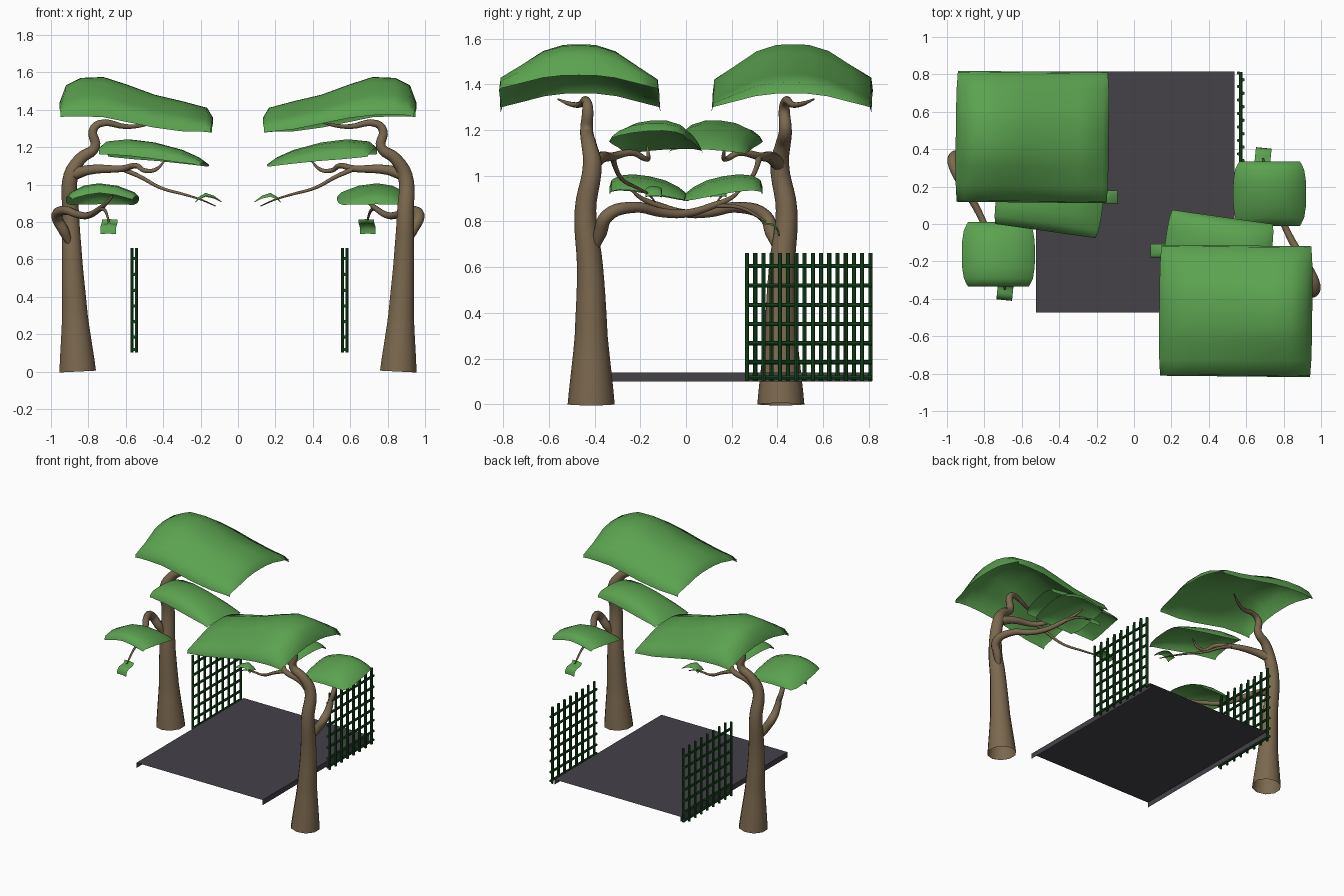
import bpy, bmesh, math
from mathutils import Matrix, Vector


def material(name, rgb):
    m = bpy.data.materials.new(name)
    m.diffuse_color = (*rgb, 1)
    return m


BARK = material("bark_brown", (0.2, 0.14, 0.078))
LEAF = material("leaf_green", (0.105, 0.36, 0.08))
DECK = material("slate_grey", (0.058, 0.054, 0.066))
LATTICE = material("dark_green", (0.01, 0.075, 0.014))


def add_object(name, mesh, mat, smooth=False):
    if mat.name not in mesh.materials:
        mesh.materials.append(mat)
    if smooth:
        for p in mesh.polygons:
            p.use_smooth = True
    ob = bpy.data.objects.new(name, mesh)
    bpy.context.collection.objects.link(ob)
    return ob


def add_bmesh(name, bm, mat, smooth=False):
    bmesh.ops.recalc_face_normals(bm, faces=bm.faces)
    mesh = bpy.data.meshes.new(name)
    bm.to_mesh(mesh)
    bm.free()
    return add_object(name, mesh, mat, smooth)


def with_twin(ob):
    """Repeat a tree part for the other tree, turned half way round."""
    twin = ob.copy()
    twin.name = "second_" + ob.name
    twin.rotation_euler.z = math.pi
    bpy.context.collection.objects.link(twin)


def limb(name, points):
    """Open tapering tube through (x, y, z, radius) points."""
    cu = bpy.data.curves.new(name, 'CURVE')
    cu.dimensions = '3D'
    cu.bevel_depth = 1.0
    cu.bevel_resolution = 3
    cu.resolution_u = 5
    sp = cu.splines.new('BEZIER')
    sp.bezier_points.add(len(points) - 1)
    for bp, (x, y, z, r) in zip(sp.bezier_points, points):
        bp.co = (x, y, z)
        bp.radius = r
    for bp in sp.bezier_points:
        bp.handle_left_type = bp.handle_right_type = 'AUTO'
    tmp = bpy.data.objects.new(name + "_path", cu)
    bpy.context.collection.objects.link(tmp)
    dg = bpy.context.evaluated_depsgraph_get()
    mesh = bpy.data.meshes.new_from_object(tmp.evaluated_get(dg))
    bpy.data.objects.remove(tmp)
    with_twin(add_object(name, mesh, BARK, True))


# Cross-sections of a leaf pad: (position across, share of the drop to the edge)
ROUND = [(1, 1), (0.98, 0.72), (0.75, 0.47), (0.45, 0.14), (0.2, 0.01)]
FULL = [(1, 1), (0.95, 0.62), (0.75, 0.3), (0.4, 0.06)]


def pad(name, centre, half_y, rows, turn=0.0, bulge=0.0, half=FULL, tilt=0.0):
    """Arched leaf sheet; each row is (x, z front edge, z middle, z back edge)."""
    across = [(-v, d) for v, d in half] + [(0, 0)] + [(v, d) for v, d in half[::-1]]
    bm = bmesh.new()
    rot = Matrix.Rotation(turn, 3, 'Z')
    grid = []
    for x, za, zm, zb in rows:
        line = []
        for v, d in across:
            z = zm + ((za if v < 0 else zb) - zm) * d + tilt * v * (1 - d)
            p = rot @ Vector((x * (1 - bulge * v ** 4), v * half_y, 0))
            line.append(bm.verts.new((p.x + centre[0], p.y + centre[1], z)))
        grid.append(line)
    for a, b in zip(grid, grid[1:]):
        for j in range(len(across) - 1):
            bm.faces.new((a[j], b[j], b[j + 1], a[j + 1]))
    with_twin(add_bmesh(name, bm, LEAF, True))


# Tree limbs
limb("trunk", [(0.857, -0.415, 0, 0.103), (0.872, -0.415, 0.3, 0.072),
               (0.887, -0.42, 0.6, 0.057), (0.895, -0.44, 0.85, 0.047),
               (0.893, -0.41, 1.05, 0.041), (0.84, -0.425, 1.14, 0.033),
               (0.765, -0.435, 1.20, 0.028), (0.775, -0.43, 1.29, 0.024),
               (0.74, -0.435, 1.325, 0.02), (0.6, -0.47, 1.31, 0.013),
               (0.52, -0.51, 1.315, 0.01), (0.44, -0.56, 1.335, 0.004)])
limb("side_branch", [(0.89, -0.405, 0.66, 0.012), (0.93, -0.375, 0.75, 0.029),
                     (0.968, -0.345, 0.825, 0.03), (0.93, -0.23, 0.862, 0.024),
                     (0.85, -0.1, 0.838, 0.02), (0.80, 0.0, 0.835, 0.018),
                     (0.74, 0.12, 0.87, 0.015), (0.70, 0.2, 0.905, 0.01),
                     (0.67, 0.24, 0.94, 0.005)])
limb("side_twig", [(0.74, 0.12, 0.87, 0.01), (0.71, 0.24, 0.86, 0.008),
                   (0.69, 0.35, 0.80, 0.005)])
limb("middle_branch", [(0.89, -0.41, 1.05, 0.034), (0.80, -0.375, 1.078, 0.027),
                       (0.62, -0.32, 1.085, 0.018), (0.54, -0.23, 1.10, 0.014),
                       (0.50, -0.18, 1.075, 0.012), (0.44, -0.165, 1.08, 0.01),
                       (0.39, -0.17, 1.13, 0.004)])
limb("tip_branch", [(0.62, -0.32, 1.085, 0.015), (0.52, -0.31, 1.04, 0.011),
                    (0.42, -0.28, 0.985, 0.009), (0.28, -0.21, 0.945, 0.007),
                    (0.2, -0.165, 0.92, 0.005), (0.12, -0.135, 0.885, 0.003)])

# Leaf pads
pad("crown_leaves", (0.545, -0.465), 0.35,
    [(-0.41, 1.278, 1.36, 1.278), (-0.38, 1.282, 1.41, 1.282),
     (-0.25, 1.295, 1.445, 1.285), (-0.10, 1.325, 1.48, 1.305),
     (0.05, 1.355, 1.535, 1.335), (0.175, 1.37, 1.575, 1.36),
     (0.295, 1.375, 1.57, 1.365), (0.375, 1.37, 1.53, 1.365),
     (0.408, 1.36, 1.44, 1.36)], turn=-0.01, bulge=0.02, half=ROUND)
pad("middle_leaves", (0.445, -0.13), 0.17,
    [(-0.28, 1.095, 1.115, 1.10), (-0.24, 1.10, 1.145, 1.11),
     (-0.15, 1.11, 1.185, 1.12), (0, 1.125, 1.225, 1.14),
     (0.14, 1.135, 1.242, 1.155), (0.25, 1.145, 1.23, 1.16),
     (0.29, 1.15, 1.195, 1.16)], turn=-0.14, bulge=0.05, tilt=0.012)
pad("side_leaves", (0.725, 0.162), 0.172,
    [(-0.195, 0.89, 0.925, 0.92), (-0.17, 0.892, 0.95, 0.925),
     (-0.08, 0.892, 0.985, 0.945), (0.02, 0.895, 0.998, 0.955),
     (0.1, 0.892, 0.985, 0.945), (0.17, 0.892, 0.95, 0.93),
     (0.195, 0.89, 0.92, 0.92)], bulge=0.17, tilt=0.03)
pad("hanging_leaves", (0.69, 0.367), 0.04,
    [(-0.042, 0.812, 0.785, 0.735), (0, 0.815, 0.793, 0.738),
     (0.042, 0.812, 0.785, 0.735)], turn=-0.1)
pad("tip_leaves", (0.158, -0.142), 0.036,
    [(-0.07, 0.905, 0.91, 0.905), (-0.03, 0.925, 0.94, 0.93),
     (0.015, 0.935, 0.955, 0.94), (0.05, 0.92, 0.935, 0.92),
     (0.068, 0.905, 0.912, 0.905)])

# Deck: a top sheet with turned-down sides, open front and back
bm = bmesh.new()
profile = [(-0.523, 0.10), (-0.523, 0.14), (0.537, 0.14), (0.537, 0.10)]
ends = [[bm.verts.new((x, y, z)) for x, z in profile] for y in (-0.472, 0.815)]
for i in range(3):
    bm.faces.new((ends[0][i], ends[1][i], ends[1][i + 1], ends[0][i + 1]))
add_bmesh("deck", bm, DECK)


# Lattice panels: uprights alternate either side of the crossbars
def bar(bm, centre, length, along_y):
    m = Matrix.Translation(centre)
    if along_y:
        m = m @ Matrix.Rotation(math.pi / 2, 4, 'X')
    bmesh.ops.create_cone(bm, cap_ends=True, segments=8, radius1=0.009,
                          radius2=0.009, depth=length, matrix=m)


for name, x, side in (("left_lattice", -0.555, 1), ("right_lattice", 0.571, -1)):
    bm = bmesh.new()
    for i in range(16):
        shift = side * (0.012 if i % 2 else -0.012)
        bar(bm, (x + shift, 0.267 + i * 0.036, 0.382), 0.56, False)
    for z in (0.118, 0.184, 0.267, 0.351, 0.434, 0.52, 0.605):
        bar(bm, (x, 0.536, z), 0.555, True)
    ob = add_bmesh(name, bm, LATTICE)
    bpy.context.view_layer.objects.active = ob
    ob.select_set(True)
    bpy.ops.object.shade_smooth_by_angle()
    ob.select_set(False)
